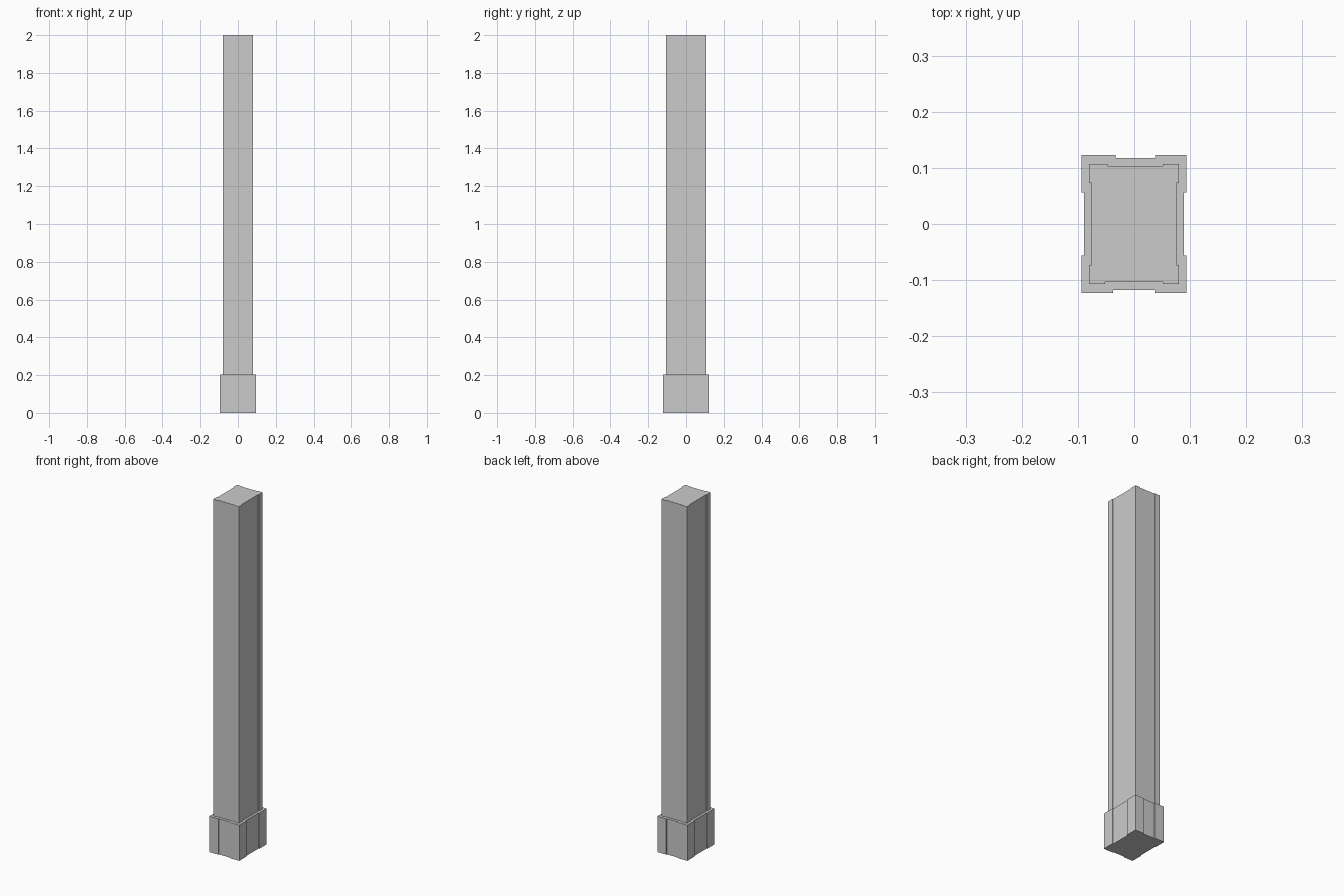
import bpy
import bmesh

if "Cube" in bpy.data.objects:
    bpy.data.objects.remove(bpy.data.objects["Cube"])


def recessed_outline(hx, hy, depth, front, back, side):
    """Rectangle outline with a shallow recess in the middle of each side."""
    ix, iy = hx - depth, hy - depth
    (f0, f1), (b0, b1) = front, back
    return [
        (-hx, -hy), (f0, -hy), (f0, -iy), (f1, -iy), (f1, -hy),
        (hx, -hy), (hx, -side), (ix, -side), (ix, side), (hx, side),
        (hx, hy), (b1, hy), (b1, iy), (b0, iy), (b0, hy),
        (-hx, hy), (-hx, side), (-ix, side), (-ix, -side), (-hx, -side),
    ]


def extrude_outline(name, outline, z0, z1):
    bm = bmesh.new()
    face = bm.faces.new([bm.verts.new((x, y, z0)) for x, y in outline])
    result = bmesh.ops.extrude_face_region(bm, geom=[face], use_keep_orig=True)
    top = [g for g in result["geom"] if isinstance(g, bmesh.types.BMVert)]
    bmesh.ops.translate(bm, verts=top, vec=(0, 0, z1 - z0))
    bmesh.ops.recalc_face_normals(bm, faces=bm.faces)
    mesh = bpy.data.meshes.new(name)
    bm.to_mesh(mesh)
    bm.free()
    obj = bpy.data.objects.new(name, mesh)
    bpy.context.collection.objects.link(obj)
    return obj


# Wide plinth at the foot
extrude_outline("base", recessed_outline(
    0.094, 0.123, 0.005, (-0.037, 0.037), (-0.033, 0.038), 0.056), 0, 0.203)

# Tall slender shaft with shallow panels
extrude_outline("shaft", recessed_outline(
    0.080, 0.107, 0.004, (-0.052, 0.052), (-0.047, 0.052), 0.073), 0.2, 2.0)
